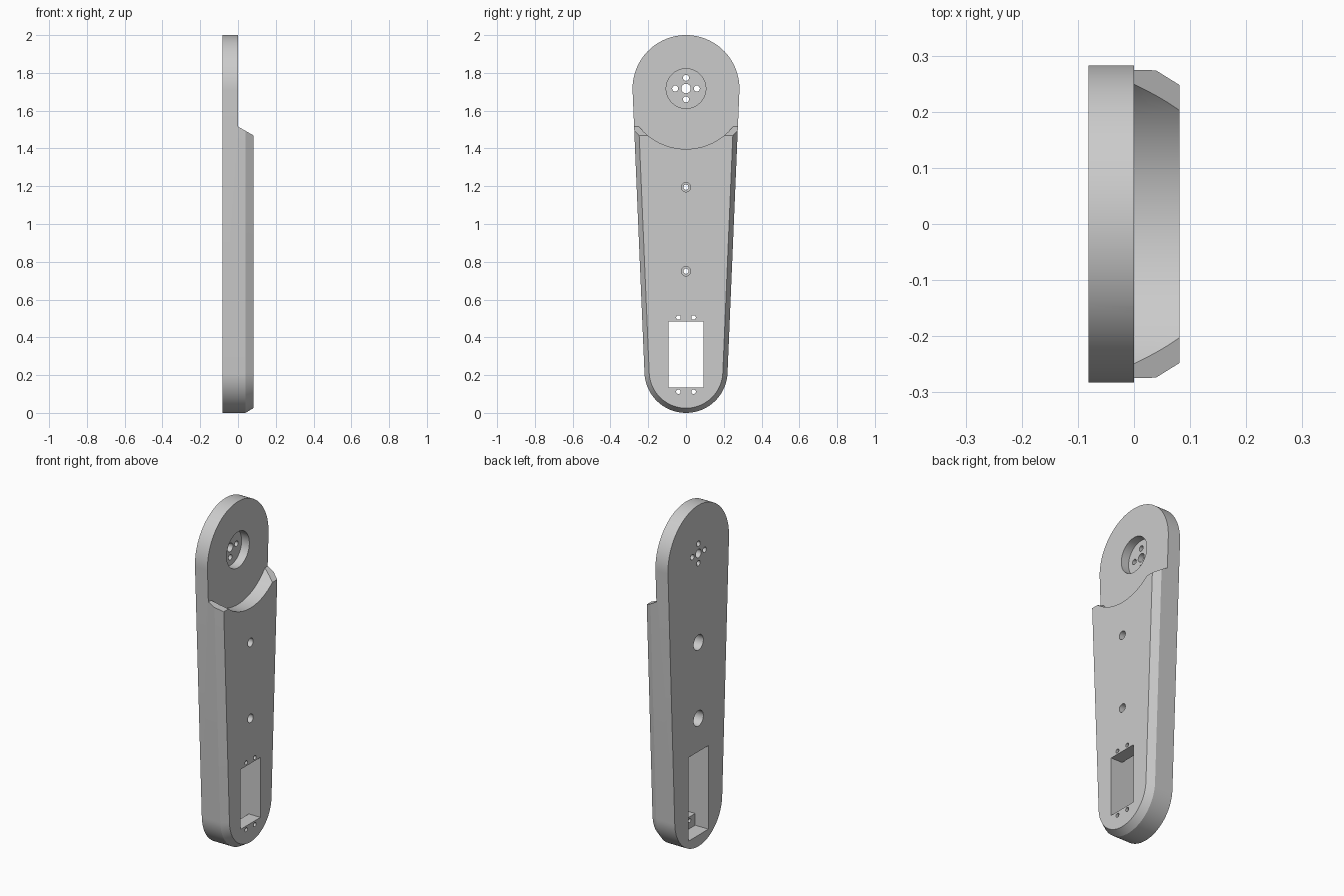
import bpy, bmesh, math
from mathutils import Matrix, Vector

cube = bpy.data.objects.get("Cube")
if cube:
    bpy.data.objects.remove(cube, do_unlink=True)

BACK, STEP, FRONT = -0.081, 0.0, 0.081
TOP_R, LOW_R = 0.283, 0.22
TOP_Z, LOW_Z = 2 - TOP_R, LOW_R
HUB = TOP_Z

grey = bpy.data.materials.new("light grey")
grey.use_nodes = True
grey.diffuse_color = (0.6, 0.6, 0.6, 1)
grey.node_tree.nodes["Principled BSDF"].inputs["Base Color"].default_value = (0.6, 0.6, 0.6, 1)


def outline(inset, n=48):
    """Tapered outline with two round ends, as (y, z) points."""
    a = math.asin((TOP_R - LOW_R) / (TOP_Z - LOW_Z))
    pts = []
    for r, z, start, end in ((TOP_R, TOP_Z, -a, math.pi + a),
                             (LOW_R, LOW_Z, math.pi + a, 2 * math.pi - a)):
        for i in range(n + 1):
            t = start + (end - start) * i / n
            pts.append(((r - inset) * math.cos(t), z + (r - inset) * math.sin(t)))
    return pts


def loft(name, rings):
    """Closed solid through matching rings of 3D points."""
    bm = bmesh.new()
    loops = [[bm.verts.new(p) for p in ring] for ring in rings]
    n = len(loops[0])
    for lo, hi in zip(loops, loops[1:]):
        for i in range(n):
            j = (i + 1) % n
            bm.faces.new((lo[i], lo[j], hi[j], hi[i]))
    bm.faces.new(loops[0])
    bm.faces.new(loops[-1])
    bmesh.ops.recalc_face_normals(bm, faces=bm.faces)
    mesh = bpy.data.meshes.new(name)
    bm.to_mesh(mesh)
    bm.free()
    ob = bpy.data.objects.new(name, mesh)
    bpy.context.collection.objects.link(ob)
    mesh.materials.append(grey)
    return ob


def cut(cutter):
    """Subtract the cutter from the arm and discard it."""
    cutter.hide_render = True
    mod = arm.modifiers.new("cut", 'BOOLEAN')
    mod.operation, mod.solver, mod.object = 'DIFFERENCE', 'EXACT', cutter
    bpy.context.view_layer.objects.active = arm
    bpy.ops.object.modifier_apply(modifier=mod.name)
    bpy.data.objects.remove(cutter, do_unlink=True)


def bore(y, z, r, x0=-0.2, x1=0.2, n=32):
    circle = [(y + r * math.cos(2 * math.pi * i / n), z + r * math.sin(2 * math.pi * i / n))
              for i in range(n)]
    cut(loft("bore_cutter", [[(x, *p) for p in circle] for x in (x0, x1)]))


def pocket(half_y, z0, z1, x0=-0.2, x1=0.2):
    rect = [(-half_y, z0), (half_y, z0), (half_y, z1), (-half_y, z1)]
    cut(loft("pocket_cutter", [[(x, *p) for p in rect] for x in (x0, x1)]))


# Arm body with a chamfered outer face
arm = loft("arm", [[(x, *p) for p in outline(d)]
                   for x, d in ((BACK, 0), (0.039, 0), (FRONT, 0.025))])

# Stepped round end: arc relief plus sloped shoulders
bore(0, HUB, 0.32, STEP, 0.2, 128)
slope = [(STEP, 1.516), (0.2, 1.401), (0.2, 2.2), (STEP, 2.2)]
cut(loft("shoulder_cutter", [[(x, y, z) for x, z in slope] for y in (-0.5, 0.5)]))

# Hub recess, axle hole and four screw holes
bore(0, HUB, 0.105, -0.05, 0.2, 64)
bore(0, HUB, 0.025)
for k in range(4):
    t = k * math.pi / 2
    bore(0.057 * math.cos(t), HUB + 0.057 * math.sin(t), 0.016)

# Counterbored fixing holes along the middle
for z in (1.195, 0.75):
    bore(0, z, 0.045, -0.2, 0.0)
    bore(0, z, 0.025, 0.04, 0.2)
    bore(0, z, 0.014)

# Motor window with a longer pocket behind and its screw holes
pocket(0.092, 0.065, 0.555, -0.2, 0.005)
pocket(0.092, 0.134, 0.485)
for y in (-0.04, 0.04):
    for z in (0.112, 0.505):
        bore(y, z, 0.012)

# Smooth round walls, keep edges sharp
bpy.ops.object.select_all(action='DESELECT')
arm.select_set(True)
bpy.context.view_layer.objects.active = arm
bpy.ops.object.shade_smooth_by_angle(angle=math.radians(20))
